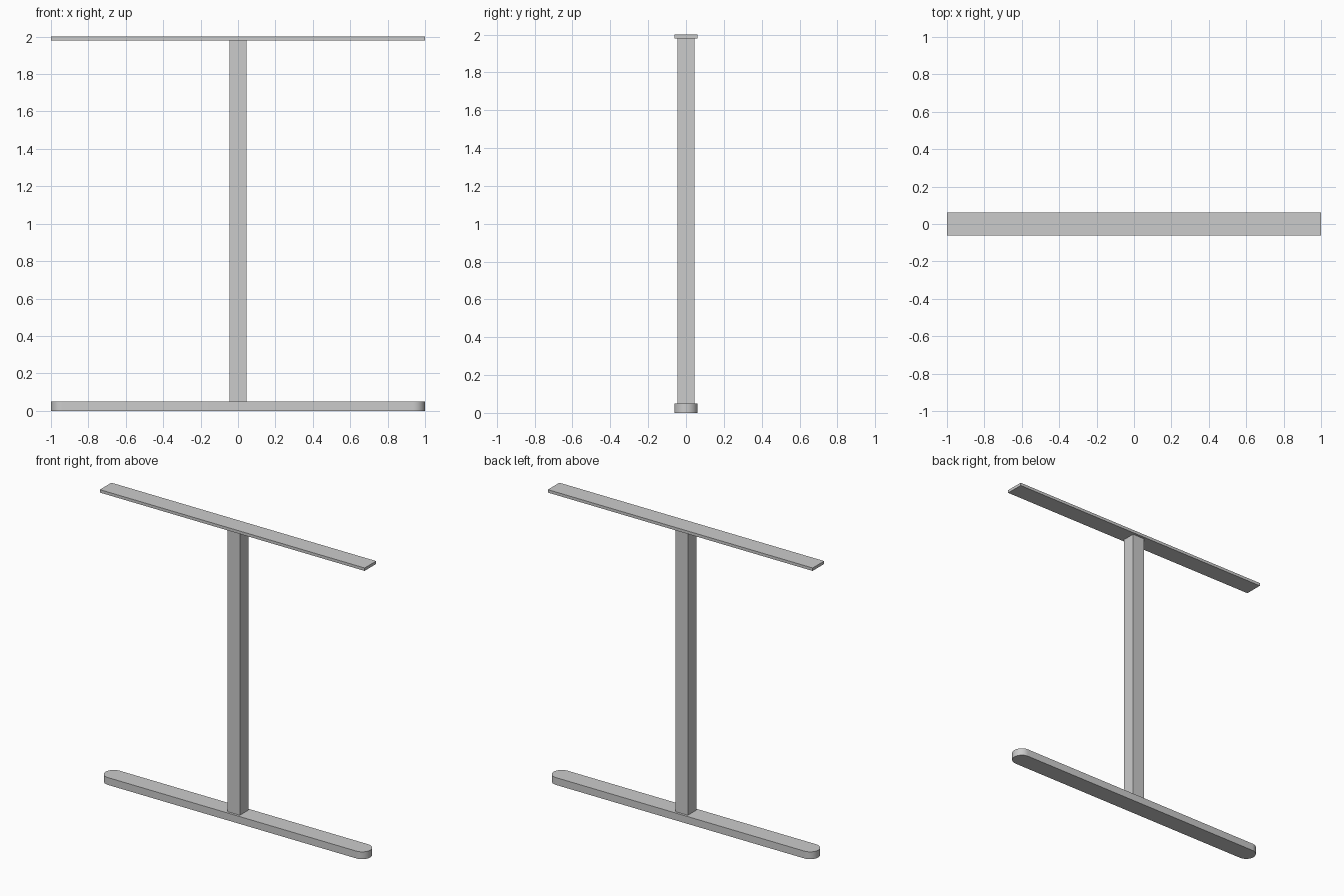
import bpy, bmesh, math

if "Cube" in bpy.data.objects:
    bpy.data.objects.remove(bpy.data.objects["Cube"])

HALF_DEPTH = 0.062   # half width of foot and top rail
FOOT_TOP = 0.05
RAIL_BOTTOM = 1.98


def extruded(name, outline, z0, z1):
    """Extrude a flat XY outline from z0 to z1."""
    mesh = bpy.data.meshes.new(name)
    bm = bmesh.new()
    face = bm.faces.new([bm.verts.new((x, y, z0)) for x, y in outline])
    ext = bmesh.ops.extrude_face_region(bm, geom=[face])
    for v in ext["geom"]:
        if isinstance(v, bmesh.types.BMVert):
            v.co.z = z1
    bmesh.ops.recalc_face_normals(bm, faces=bm.faces)
    bm.to_mesh(mesh)
    bm.free()
    obj = bpy.data.objects.new(name, mesh)
    bpy.context.collection.objects.link(obj)
    return obj


def rectangle(hx, hy):
    return [(-hx, -hy), (hx, -hy), (hx, hy), (-hx, hy)]


def stadium(hx, r, steps=24):
    pts = []
    for side, start in ((1, -math.pi / 2), (-1, math.pi / 2)):
        for i in range(steps + 1):
            a = start + math.pi * i / steps
            pts.append((side * (hx - r) + r * math.cos(a), r * math.sin(a)))
    return pts


# Foot bar with rounded ends
foot = extruded("foot_bar", stadium(1.0, HALF_DEPTH), 0, FOOT_TOP)
bpy.context.view_layer.objects.active = foot
foot.select_set(True)
bpy.ops.object.shade_smooth_by_angle(angle=math.radians(30))

# Square upright post
extruded("post", rectangle(0.046, 0.046), FOOT_TOP, RAIL_BOTTOM)

# Thin flat rail on top
extruded("top_rail", rectangle(1.0, HALF_DEPTH), RAIL_BOTTOM, 2.0)
